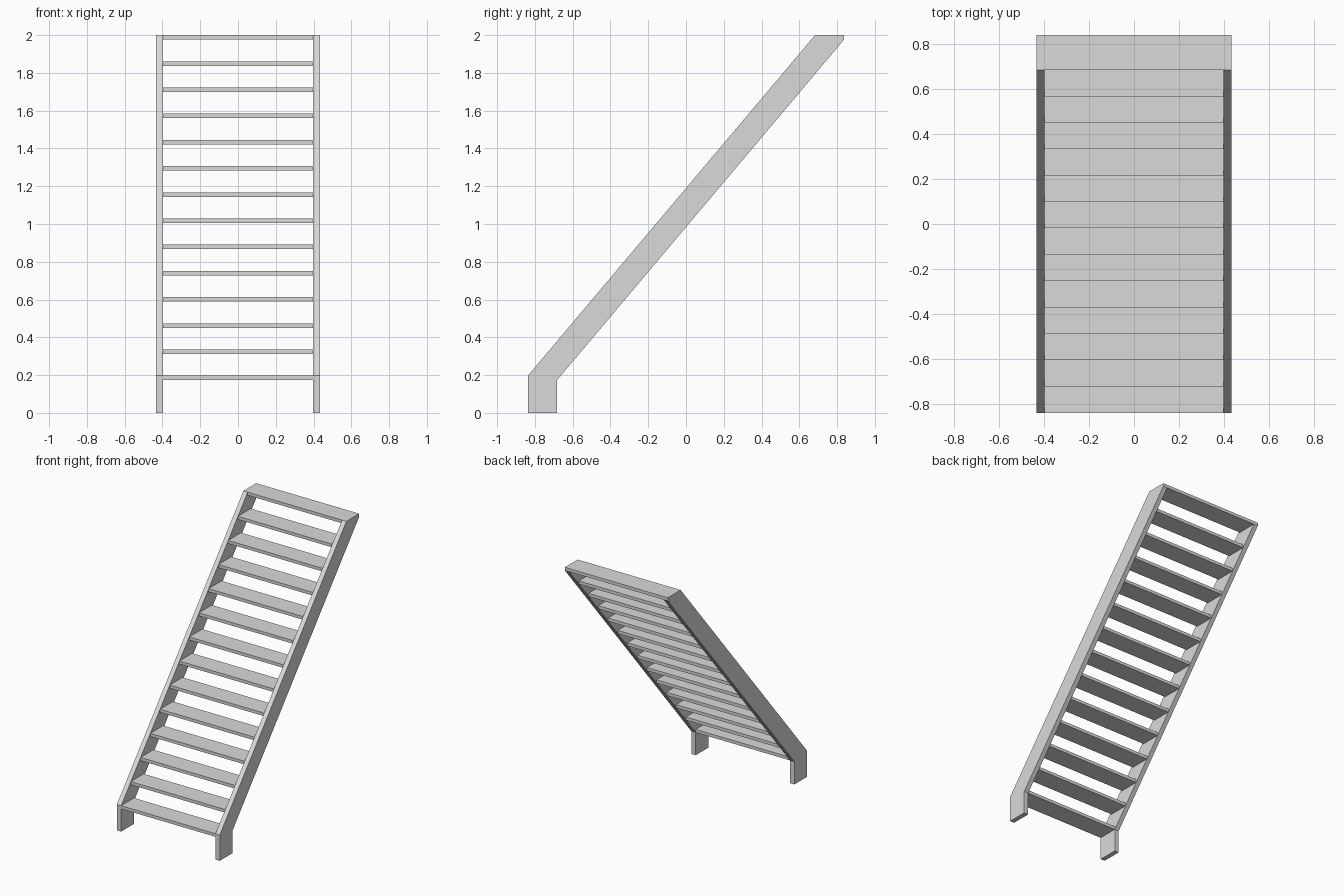
import bpy
import bmesh

cube = bpy.data.objects.get("Cube")
if cube:
    bpy.data.objects.remove(cube, do_unlink=True)

grey = bpy.data.materials.new("light grey")
grey.use_nodes = True
colour = (0.7, 0.7, 0.7, 1)
grey.diffuse_color = colour
grey.node_tree.nodes["Principled BSDF"].inputs["Base Color"].default_value = colour

OUTER, INNER = 0.433, 0.397      # half widths of the stair
FRONT, BACK = -0.837, 0.837
DEPTH = 0.154                    # tread depth
THICK = 0.024                    # tread thickness
FIRST, TOP = 0.197, 2.0          # heights of first and last tread
COUNT = 14


def extrude_x(name, profile, x0, x1):
    """Solid made from a (y, z) profile running from x0 to x1."""
    bm = bmesh.new()
    face = bm.faces.new([bm.verts.new((x0, y, z)) for y, z in profile])
    result = bmesh.ops.extrude_face_region(bm, geom=[face])
    verts = [v for v in result["geom"] if isinstance(v, bmesh.types.BMVert)]
    bmesh.ops.translate(bm, verts=verts, vec=(x1 - x0, 0, 0))
    bmesh.ops.recalc_face_normals(bm, faces=bm.faces)
    mesh = bpy.data.meshes.new(name)
    bm.to_mesh(mesh)
    bm.free()
    mesh.materials.append(grey)
    obj = bpy.data.objects.new(name, mesh)
    bpy.context.collection.objects.link(obj)
    return obj


# Side stringers with upright feet
stringer = [
    (FRONT, 0), (FRONT + DEPTH, 0), (FRONT + DEPTH, FIRST - THICK),
    (BACK, TOP - THICK), (BACK, TOP), (BACK - DEPTH, TOP), (FRONT, FIRST),
]
extrude_x("left_stringer", stringer, INNER, OUTER)
extrude_x("right_stringer", stringer, -OUTER, -INNER)

# Open treads between the stringers
run = (BACK - DEPTH - FRONT) / (COUNT - 1)
rise = (TOP - FIRST) / (COUNT - 1)
for i in range(COUNT):
    y, z = FRONT + i * run, FIRST + i * rise
    tread = [(y, z - THICK), (y + DEPTH, z - THICK), (y + DEPTH, z), (y, z)]
    extrude_x(f"tread_{i + 1}", tread, -INNER, INNER)
